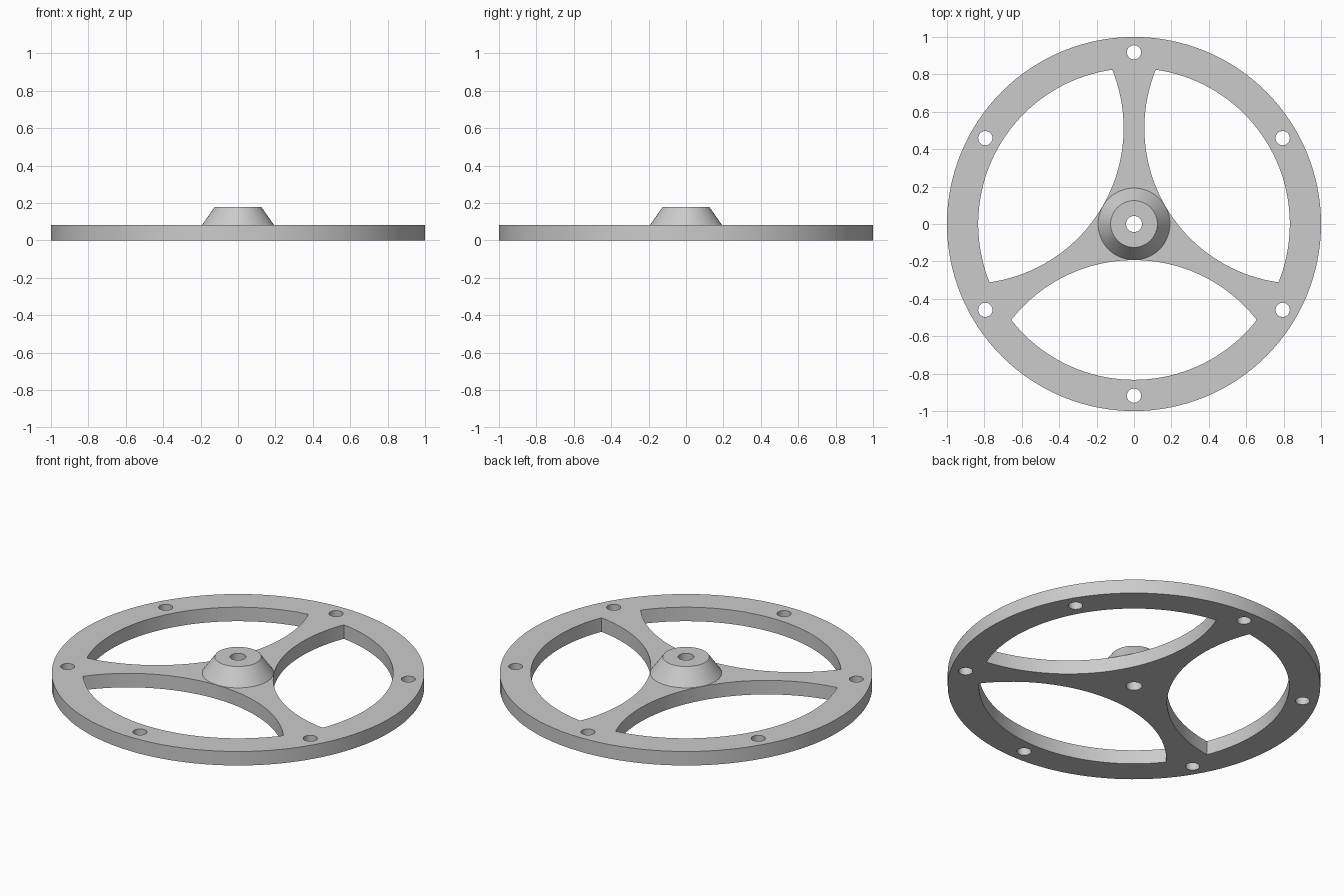
import bpy
import bmesh
from math import pi, cos, sin, sqrt, atan2, radians
from mathutils import Vector

cube = bpy.data.objects.get("Cube")
if cube:
    bpy.data.objects.remove(cube, do_unlink=True)

PLATE_H = 0.083      # thickness of the wheel
TOP_Z = 0.178        # top of the hub
WINDOW_R = 0.833     # inner rim radius, also radius of the spoke curves
WINDOW_D = 1.026     # distance of the spoke curve centres
BORE_R = 0.043
BOLT_R = 0.038
BOLT_D = 0.918

grey = bpy.data.materials.new("light_grey")
grey.use_nodes = True
grey.diffuse_color = (0.6, 0.6, 0.6, 1)
grey.node_tree.nodes["Principled BSDF"].inputs["Base Color"].default_value = (0.6, 0.6, 0.6, 1)


def finish(bm, name):
    bmesh.ops.recalc_face_normals(bm, faces=bm.faces)
    mesh = bpy.data.meshes.new(name)
    bm.to_mesh(mesh)
    bm.free()
    mesh.materials.append(grey)
    obj = bpy.data.objects.new(name, mesh)
    bpy.context.collection.objects.link(obj)
    bpy.ops.object.select_all(action='DESELECT')
    obj.select_set(True)
    bpy.context.view_layer.objects.active = obj
    bpy.ops.object.shade_smooth_by_angle(angle=radians(30))
    return obj


def arc(center, radius, start, end, steps):
    """Points along an arc, leaving out the end point."""
    return [Vector((center[0] + radius * cos(start + (end - start) * i / steps),
                    center[1] + radius * sin(start + (end - start) * i / steps), 0))
            for i in range(steps)]


def circle(center, radius, steps):
    return arc(center, radius, 0, 2 * pi, steps)


def window(direction):
    """Lens between the inner rim and one concave hub curve."""
    along = WINDOW_D / 2
    half = atan2(sqrt(WINDOW_R ** 2 - along ** 2), along)
    c = (WINDOW_D * cos(direction), WINDOW_D * sin(direction))
    back = direction + pi
    return (arc((0, 0), WINDOW_R, direction - half, direction + half, 40)
            + arc(c, WINDOW_R, back - half, back + half, 40))


# Wheel plate: rim and three spokes, with windows, bolt holes and bore
loops = [circle((0, 0), 1, 128), circle((0, 0), BORE_R, 32)]
loops += [window(radians(-90 + 120 * k)) for k in range(3)]
for k in range(6):
    a = radians(30 + 60 * k)
    loops.append(circle((BOLT_D * cos(a), BOLT_D * sin(a)), BOLT_R, 32))

bm = bmesh.new()
edges = []
for loop in loops:
    verts = [bm.verts.new(p) for p in loop]
    edges += [bm.edges.new((v, verts[i - 1])) for i, v in enumerate(verts)]
bmesh.ops.triangle_fill(bm, edges=edges, use_beauty=True, normal=(0, 0, 1))
raised = bmesh.ops.extrude_face_region(bm, geom=bm.faces[:], use_keep_orig=True)
bmesh.ops.translate(bm, vec=(0, 0, PLATE_H),
                    verts=[g for g in raised["geom"] if isinstance(g, bmesh.types.BMVert)])
finish(bm, "wheel_plate")

# Hub: tapered boss with a bore, turned from a profile
profile = [(BORE_R, PLATE_H), (BORE_R, TOP_Z), (0.125, TOP_Z), (0.192, PLATE_H)]
bm = bmesh.new()
verts = [bm.verts.new((r, 0, z)) for r, z in profile]
line = [bm.edges.new(pair) for pair in zip(verts, verts[1:])]
bmesh.ops.spin(bm, geom=verts + line, axis=(0, 0, 1), cent=(0, 0, 0),
               angle=2 * pi, steps=64, use_merge=True)
bmesh.ops.remove_doubles(bm, verts=bm.verts, dist=0.0001)
hub = finish(bm, "hub")
# Face the open-bottomed shell outward
if max(hub.data.polygons, key=lambda p: p.center.z).normal.z < 0:
    hub.data.flip_normals()
